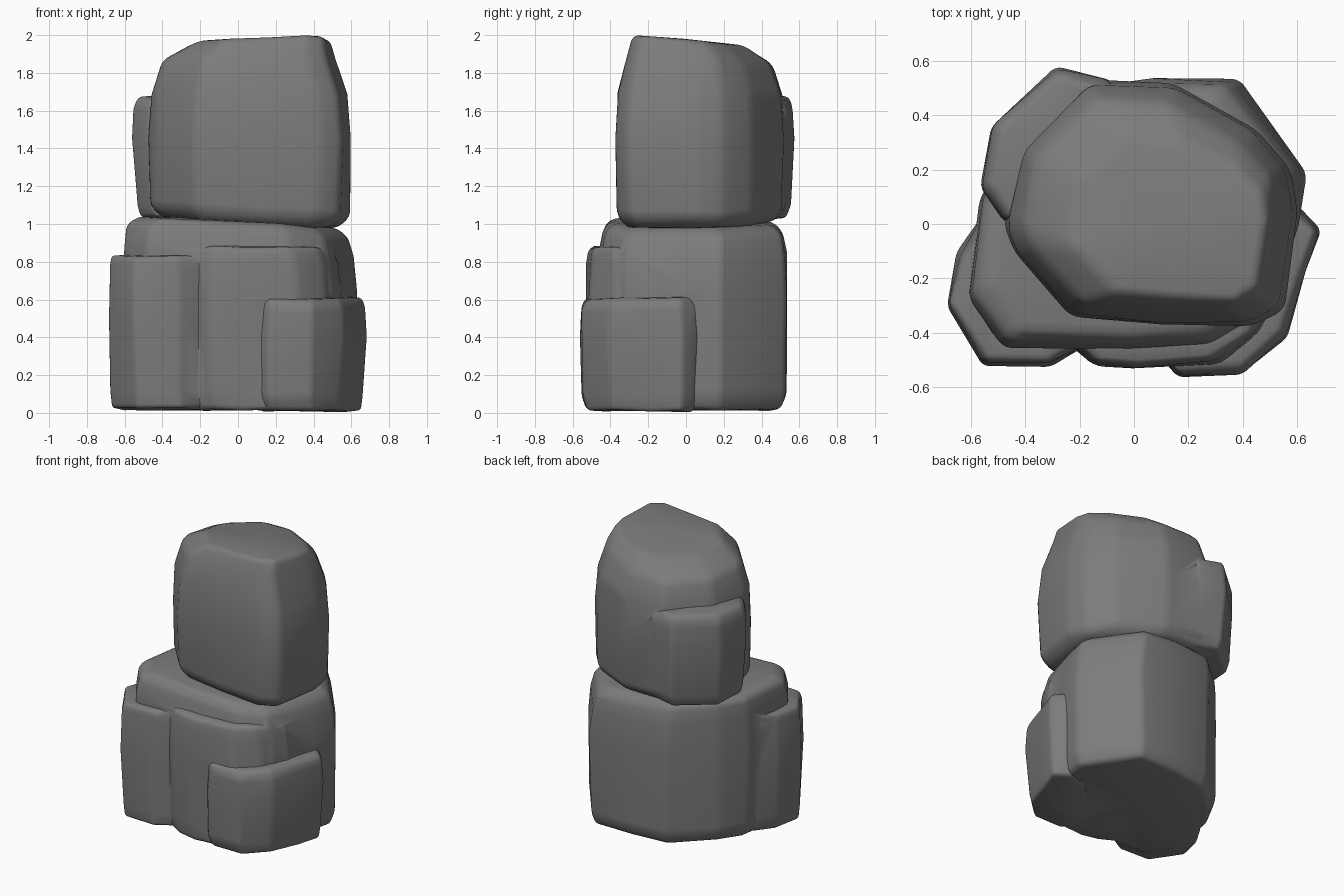
import bpy, bmesh, random

if "Cube" in bpy.data.objects:
    bpy.data.objects.remove(bpy.data.objects["Cube"])

random.seed(4)
stone = bpy.data.materials.new("dark_stone")
stone.diffuse_color = (0.2, 0.2, 0.2, 1)
stone.use_nodes = True
stone.node_tree.nodes["Principled BSDF"].inputs["Base Color"].default_value = stone.diffuse_color


def activate(ob):
    bpy.ops.object.select_all(action='DESELECT')
    ob.select_set(True)
    bpy.context.view_layer.objects.active = ob


def rock(name, outline, levels, bevel=0.04, jitter=0.007):
    """Loft a stone: levels are (z, inset scale, dx, dy, tilt x, tilt y)."""
    cx = sum(p[0] for p in outline) / len(outline)
    cy = sum(p[1] for p in outline) / len(outline)
    bm = bmesh.new()
    rings = []
    for z, s, dx, dy, tx, ty in levels:
        ring = []
        for x, y in outline:
            px, py = (x - cx) * s, (y - cy) * s
            jx, jy, jz = (random.uniform(-jitter, jitter) for _ in range(3))
            ring.append(bm.verts.new((cx + px + dx + jx, cy + py + dy + jy,
                                      max(0, z + tx * px + ty * py + jz))))
        rings.append(ring)
    n = len(outline)
    for a, b in zip(rings, rings[1:]):
        for i in range(n):
            j = (i + 1) % n
            bm.faces.new((a[i], a[j], b[j], b[i]))
    # Fan the caps from a middle point, lifted a little on top
    for ring, lift in ((rings[0], 0), (rings[-1], 0.012)):
        mid = bm.verts.new([sum(v.co[k] for v in ring) / n for k in range(3)])
        mid.co.z += lift
        for i in range(n):
            bm.faces.new((ring[i], ring[(i + 1) % n], mid))
    bmesh.ops.recalc_face_normals(bm, faces=bm.faces)
    mesh = bpy.data.meshes.new(name)
    bm.to_mesh(mesh)
    bm.free()
    mesh.materials.append(stone)
    ob = bpy.data.objects.new(name, mesh)
    bpy.context.collection.objects.link(ob)
    mod = ob.modifiers.new("worn_edges", 'BEVEL')
    mod.width = bevel
    mod.segments = 3
    mod.limit_method = 'ANGLE'
    mod.angle_limit = 0.25
    activate(ob)
    bpy.ops.object.modifier_apply(modifier=mod.name)
    return ob


def fuse(body, slabs):
    """Union the slabs into the boulder so each stone is one clean skin."""
    activate(body)
    for slab in slabs:
        mod = body.modifiers.new("fuse", 'BOOLEAN')
        mod.operation = 'UNION'
        mod.solver = 'EXACT'
        mod.object = slab
        bpy.ops.object.modifier_apply(modifier=mod.name)
        bpy.data.objects.remove(slab)
    bpy.ops.object.shade_smooth_by_angle(angle=0.8)


# Lower boulder
lower = rock("lower_boulder",
     [(-0.61, -0.27), (-0.48, -0.46), (0.0, -0.47), (0.30, -0.46),
      (0.50, -0.34), (0.60, 0.0), (0.635, 0.19), (0.38, 0.535),
      (0.08, 0.54), (-0.20, 0.50), (-0.46, 0.28), (-0.56, 0.10)],
     [(0.015, 0.93, 0, 0, 0, 0), (0.10, 0.98, 0, 0, 0, 0),
      (0.65, 1.0, 0, 0, 0, 0), (0.86, 0.98, -0.01, 0, -0.04, 0),
      (0.97, 0.94, -0.02, 0, -0.06, 0), (1.01, 0.84, -0.02, 0, -0.05, 0)])

# Slabs split from the lower boulder
left_slab = rock("left_front_slab",
     [(-0.69, -0.30), (-0.55, -0.515), (-0.31, -0.52), (-0.18, -0.45),
      (-0.20, -0.25), (-0.45, 0.12), (-0.565, 0.02), (-0.645, -0.11)],
     [(0.02, 0.94, 0.01, 0, 0, 0), (0.12, 0.97, 0.005, 0, 0, 0),
      (0.50, 1.0, 0, 0, 0, 0), (0.78, 0.98, 0, 0, 0.02, 0),
      (0.83, 0.93, 0, 0, 0.02, 0)], 0.022)
front_slab = rock("front_slab",
     [(-0.25, -0.43), (-0.15, -0.515), (0.0, -0.525), (0.31, -0.51),
      (0.46, -0.40), (0.55, -0.20), (0.45, -0.1), (-0.22, -0.2)],
     [(0.015, 0.92, 0, 0, 0, 0), (0.12, 0.98, 0, 0, 0, 0),
      (0.60, 1.0, 0, 0, 0, 0), (0.79, 0.98, 0, 0, -0.02, 0),
      (0.88, 0.92, -0.01, 0, -0.03, 0.05)], 0.03)
right_slab = rock("right_front_slab",
     [(0.09, -0.48), (0.16, -0.565), (0.40, -0.555), (0.56, -0.41),
      (0.63, -0.18), (0.69, -0.02), (0.60, 0.07), (0.40, 0.0),
      (0.15, -0.30)],
     [(0.01, 0.91, -0.01, 0.01, 0, 0), (0.09, 0.96, -0.01, 0, 0, 0),
      (0.40, 1.0, 0, 0, 0, 0), (0.56, 0.98, 0, 0, 0, 0.02),
      (0.605, 0.94, -0.01, 0.01, 0, 0.02)], 0.025)
fuse(lower, [left_slab, front_slab, right_slab])

# Upper boulder, one stone that rounds into a domed top
upper = rock("upper_boulder",
     [(-0.475, 0.0), (-0.45, -0.09), (-0.23, -0.34), (0.10, -0.37),
      (0.43, -0.375), (0.55, -0.31), (0.605, 0.05), (0.58, 0.20),
      (0.45, 0.35), (0.15, 0.51), (-0.17, 0.53), (-0.42, 0.28)],
     [(1.00, 0.85, 0, 0, -0.06, 0), (1.06, 0.98, 0, 0, -0.05, 0),
      (1.45, 1.0, 0, 0, 0, 0), (1.69, 0.97, -0.005, 0, 0, 0),
      (1.87, 0.86, -0.015, 0, 0.02, -0.05),
      (1.968, 0.66, 0.055, -0.045, 0.02, -0.08)], 0.035)

# Slab on the back left of the upper boulder
back_slab = rock("back_left_slab",
     [(-0.56, 0.13), (-0.525, 0.36), (-0.28, 0.58), (-0.08, 0.53),
      (0.0, 0.30), (-0.30, 0.05), (-0.47, 0.01)],
     [(1.03, 0.90, 0.02, -0.02, 0, 0), (1.10, 0.96, 0.01, -0.01, 0, 0),
      (1.45, 1.0, 0, 0, 0, 0), (1.62, 0.98, 0, 0, 0, 0),
      (1.67, 0.92, 0.01, -0.01, 0, 0)], 0.025)
fuse(upper, [back_slab])
